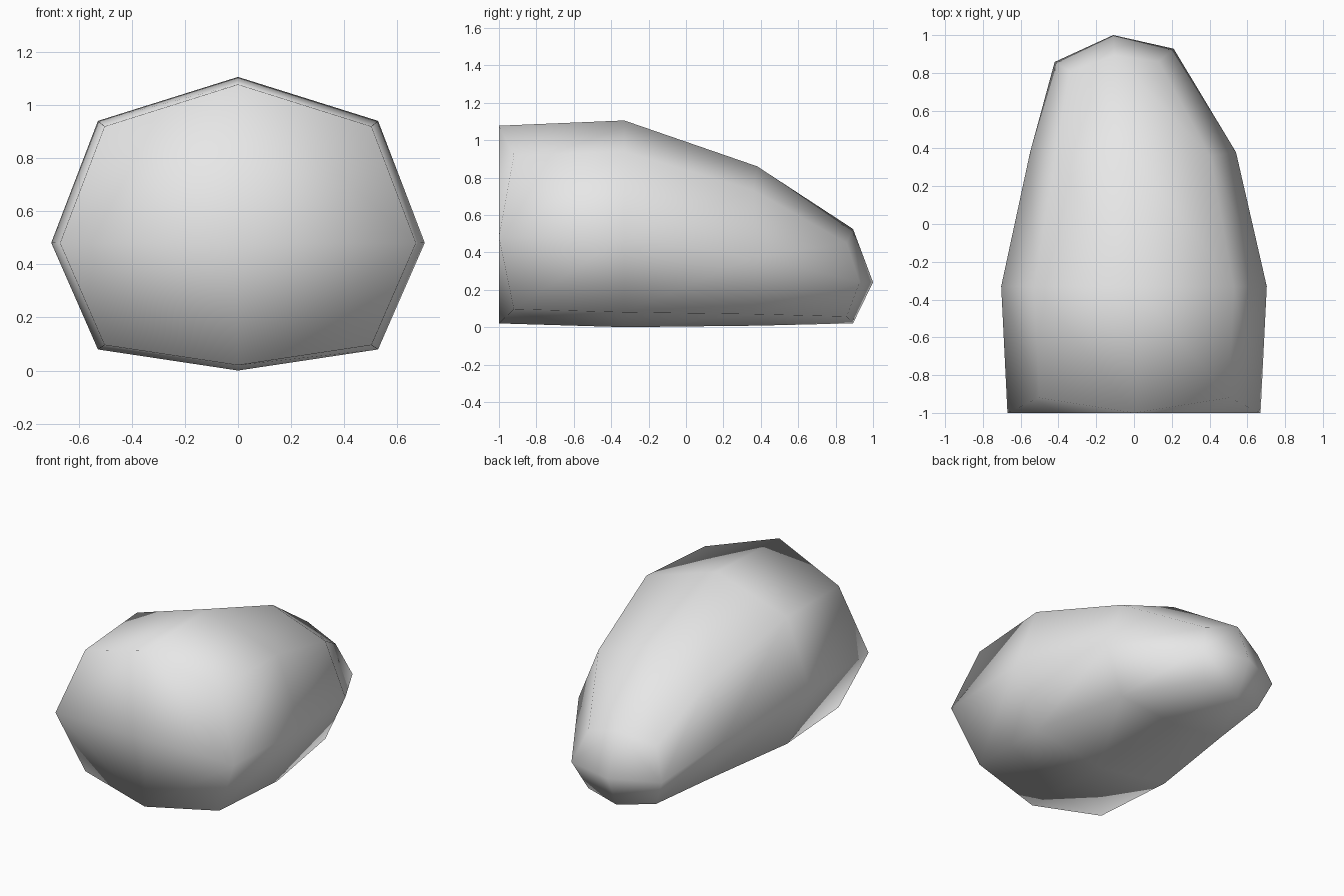
import bpy
import bmesh
import math

cube = bpy.data.objects.get("Cube")
if cube:
    bpy.data.objects.remove(cube, do_unlink=True)

# One smooth grey material
grey = bpy.data.materials.new("stone_grey")
grey.use_nodes = True
colour = (0.8, 0.8, 0.8, 1.0)
grey.diffuse_color = colour
grey.node_tree.nodes["Principled BSDF"].inputs["Base Color"].default_value = colour

bm = bmesh.new()


def ring(y, cx, half_width, low, high, setback=0.0, skew=0.0):
    """Eight-sided section: side, top and bottom points with tucked-in corners."""
    mid = low + 0.435 * (high - low)
    verts = []
    for i in range(8):
        a = i * math.pi / 4
        corner = i % 2 == 1
        sx = round(math.cos(a) / 0.75) if not corner else math.copysign(0.75, math.cos(a))
        sz = round(math.sin(a))
        if corner:
            sz = 0.735 if math.sin(a) > 0 else -0.835
        reach = high - mid if sz > 0 else mid - low
        dy = skew * sx + (setback if corner else 0.0)
        verts.append(bm.verts.new((cx + sx * half_width, y + dy, mid + sz * reach)))
    return verts


# Sections from the broad front to the narrow, slightly turned back
rings = [
    ring(-1.0, 0.0, 0.67, 0.02, 1.077, setback=0.08),
    ring(-0.33, 0.0, 0.703, 0.0, 1.105),
    ring(0.38, -0.005, 0.545, 0.008, 0.86, setback=-0.02),
    ring(0.893, -0.105, 0.315, 0.02, 0.525, setback=-0.06, skew=0.035),
]
for a, b in zip(rings, rings[1:]):
    for i in range(8):
        j = (i + 1) % 8
        bm.faces.new((a[i], a[j], b[j], b[i]))

# Each end is closed by four quads around a centre point
for loop, centre in ((rings[0], (0, -1.0, 0.48)), (rings[-1], (-0.11, 1.0, 0.24))):
    hub = bm.verts.new(centre)
    for i in range(0, 8, 2):
        bm.faces.new((loop[i], loop[i + 1], loop[(i + 2) % 8], hub))

bmesh.ops.recalc_face_normals(bm, faces=bm.faces[:])
for face in bm.faces:
    face.smooth = True

mesh = bpy.data.meshes.new("boulder")
bm.to_mesh(mesh)
bm.free()
mesh.materials.append(grey)
boulder = bpy.data.objects.new("boulder", mesh)
bpy.context.scene.collection.objects.link(boulder)
